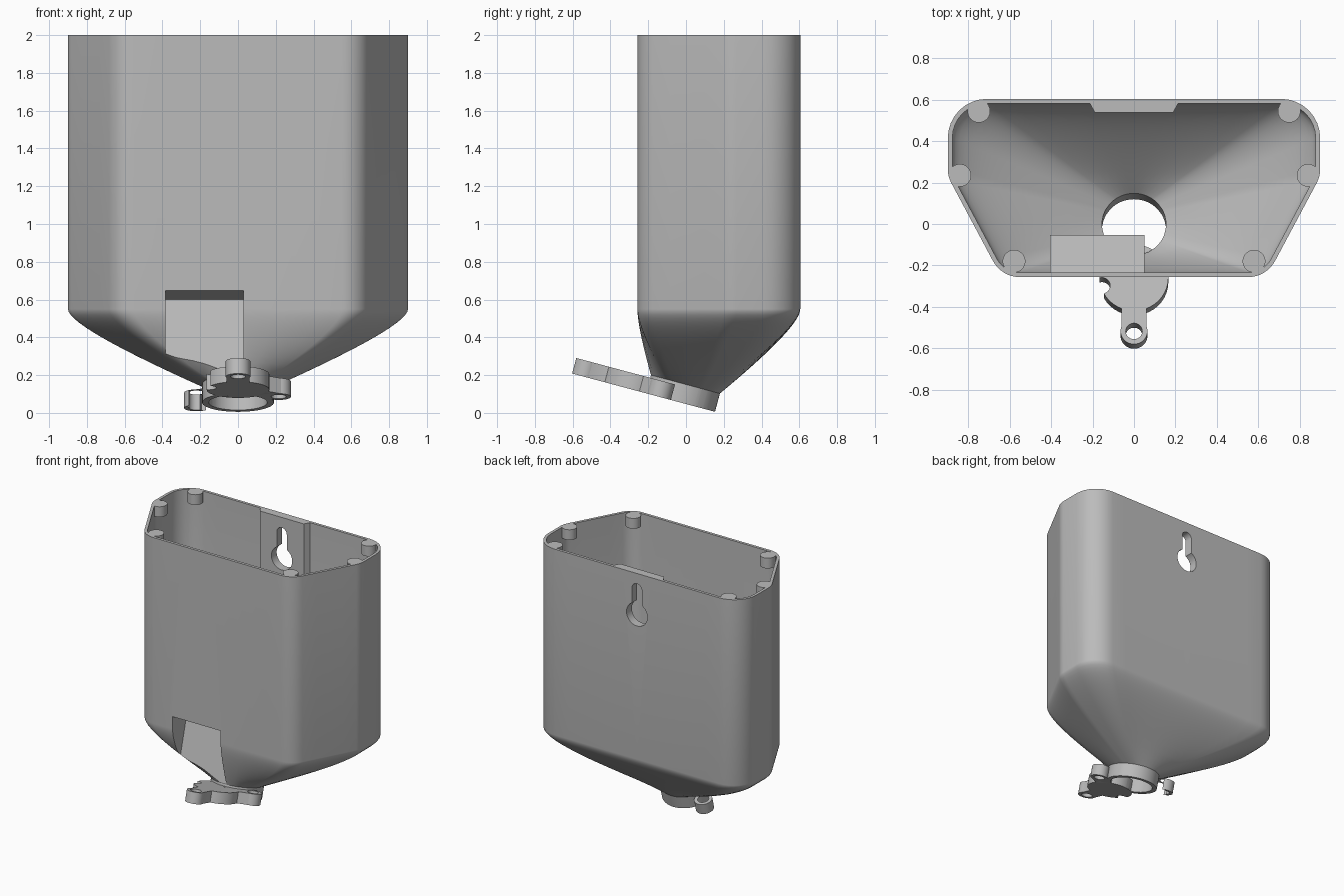
import bpy, bmesh, math
from mathutils import Matrix, Vector

cube = bpy.data.objects.get("Cube")
if cube:
    bpy.data.objects.remove(cube, do_unlink=True)

grey = bpy.data.materials.new("plain_grey")
grey.use_nodes = True
grey.diffuse_color = (0.5, 0.5, 0.5, 1)
grey.node_tree.nodes["Principled BSDF"].inputs["Base Color"].default_value = (0.5, 0.5, 0.5, 1)

# Tilted frame of the outlet: origin at the outlet centre, z along the neck
TILT = Matrix.Translation((0, -0.03, 0.055)) @ Matrix.Rotation(math.radians(-15), 4, 'X')
WORLD = Matrix.Identity(4)


def finish(name, bm):
    bmesh.ops.recalc_face_normals(bm, faces=bm.faces)
    mesh = bpy.data.meshes.new(name)
    bm.to_mesh(mesh)
    bm.free()
    mesh.materials.append(grey)
    obj = bpy.data.objects.new(name, mesh)
    bpy.context.collection.objects.link(obj)
    return obj


def box(name, lo, hi, frame=WORLD):
    lo, hi = Vector(lo), Vector(hi)
    bm = bmesh.new()
    place = Matrix.Translation((lo + hi) / 2) @ Matrix.Diagonal((*(hi - lo), 1))
    bmesh.ops.create_cube(bm, size=1, matrix=frame @ place)
    return finish(name, bm)


def cylinder(name, x, y, z0, z1, r, frame=WORLD):
    bm = bmesh.new()
    bmesh.ops.create_cone(bm, cap_ends=True, segments=40, radius1=r, radius2=r, depth=z1 - z0,
                          matrix=frame @ Matrix.Translation((x, y, (z0 + z1) / 2)))
    return finish(name, bm)


def prism(name, points, z0, z1, frame=WORLD):
    bm = bmesh.new()
    rings = [[bm.verts.new(frame @ Vector((x, y, z))) for x, y in points] for z in (z0, z1)]
    skin(bm, rings)
    return finish(name, bm)


def skin(bm, rings):
    n = len(rings[0])
    for a, b in zip(rings, rings[1:]):
        for i in range(n):
            bm.faces.new((a[i], a[(i + 1) % n], b[(i + 1) % n], b[i]))
    bm.faces.new(rings[0])
    bm.faces.new(rings[-1])


def boolean(target, tool, operation='DIFFERENCE'):
    mod = target.modifiers.new("cut", 'BOOLEAN')
    mod.operation = operation
    mod.solver = 'EXACT'
    mod.object = tool
    bpy.context.view_layer.objects.active = target
    bpy.ops.object.modifier_apply(modifier=mod.name)
    bpy.data.objects.remove(tool, do_unlink=True)


def outline(inset):
    """Rounded hopper outline, moved inwards by inset."""
    half = [(0.64, -0.257, 0.15), (0.9, 0.23, 0.15), (0.9, 0.605, 0.19)]
    corners = half + [(-x, y, r) for x, y, r in reversed(half)]
    pts = []
    for i, (x, y, r) in enumerate(corners):
        v = Vector((x, y))
        before = (v - Vector(corners[i - 1][:2])).normalized()
        after = (Vector(corners[(i + 1) % len(corners)][:2]) - v).normalized()
        a0 = math.atan2(-before.x, before.y)
        turn = math.atan2(before.cross(after), before.dot(after))
        mid = a0 + turn / 2
        centre = v - Vector((math.cos(mid), math.sin(mid))) * r / math.cos(turn / 2)
        for k in range(9):
            a = a0 + turn * k / 8
            pts.append(centre + Vector((math.cos(a), math.sin(a))) * (r - inset))
    # Split the long straight runs
    dense = []
    for p, q in zip(pts, pts[1:] + pts[:1]):
        steps = max(1, round((q - p).length / 0.12))
        dense += [p.lerp(q, k / steps) for k in range(steps)]
    return dense


def hopper(name, inset, radius, top, lift, bottom):
    """Straight walls that curve down into a tilted round neck."""
    pts = outline(inset)
    angles = [math.atan2(p.y + 0.03, p.x * 0.6) for p in pts]

    def circle(w):
        return [TILT @ Vector((radius * math.cos(a), radius * math.sin(a), w)) for a in angles]

    start = [Vector((p.x, p.y, 0.55 + lift)) for p in pts]
    bend = [Vector((p.x, p.y, 0.455 + lift)) for p in pts]
    end = circle(0.1 + lift / 2)
    rows = [[Vector((p.x, p.y, top)) for p in pts]]
    for k in range(15):
        t = k / 14
        rows.append([a * (1 - t) ** 2 + b * 2 * t * (1 - t) + c * t * t
                     for a, b, c in zip(start, bend, end)])
    rows.append(circle(bottom))
    bm = bmesh.new()
    skin(bm, [[bm.verts.new(p) for p in row] for row in rows])
    return finish(name, bm)


def shade(obj):
    bpy.ops.object.select_all(action='DESELECT')
    obj.select_set(True)
    bpy.context.view_layer.objects.active = obj
    bpy.ops.object.shade_smooth_by_angle(angle=math.radians(30))


# Hopper shell; the cavity leaves room for the pad, posts and motor housing
body = hopper("hopper_body", 0, 0.19, 2.0, 0, 0)
cavity = hopper("cavity", 0.022, 0.155, 2.1, 0.02, -0.1)
boolean(cavity, prism("pad", [(-0.25, 0.65), (-0.19, 0.54), (0.19, 0.54), (0.25, 0.65)], 0.3, 2.2))
boolean(cavity, box("housing", (-0.405, -0.7, 0.03), (0.05, -0.167, 0.535), TILT))
for side in (-1, 1):
    for x, y in ((0.75, 0.545), (0.842, 0.235), (0.58, -0.18)):
        boolean(cavity, cylinder("post", side * x, y, 1.92, 2.2, 0.055))
boolean(body, cavity)

# Motor recess in the front
boolean(body, box("recess", (-0.385, -0.7, 0.075), (0.03, -0.191, 0.513), TILT))

# Keyhole for wall hanging
BACK = Matrix.Translation((0, 0.5, 1.68)) @ Matrix.Rotation(math.radians(-90), 4, 'X')
boolean(body, cylinder("keyhole", 0, 0, 0, 0.2, 0.09, BACK))
boolean(body, box("slot", (-0.043, 0.48, 1.68), (0.043, 0.72, 1.877)))
boolean(body, cylinder("slot_end", 0, -0.197, -0.01, 0.21, 0.043, BACK))

# Motor plate: a disc with three screw ears
THICK = 0.085
ears = [(0, -0.528), (0.215, -0.117), (-0.22, 0.114)]
plate = cylinder("motor_plate", 0, -0.26, 0, THICK, 0.166, TILT)


def arm(start, end, width):
    a, b = Vector(start), Vector(end)
    n = (b - a).orthogonal().normalized() * width
    boolean(plate, prism("arm", [a + n, a - n, b - n, b + n], 0, THICK, TILT), 'UNION')


for ear in ears:
    boolean(plate, cylinder("ear", *ear, 0, THICK, 0.065, TILT), 'UNION')
    arm(ear, (0, -0.26), 0.06)
arm(ears[2], (0, 0), 0.06)
boolean(plate, cylinder("outlet", 0, 0, -0.1, 0.3, 0.155, TILT))
for x, y in ears + [(-0.155, -0.3)]:
    boolean(plate, cylinder("screw_hole", x, y, -0.1, 0.3, 0.04, TILT))
boolean(plate, box("pocket", (-0.385, -0.4, 0.075), (0.03, -0.191, 0.2), TILT))

for part in (body, plate):
    shade(part)
